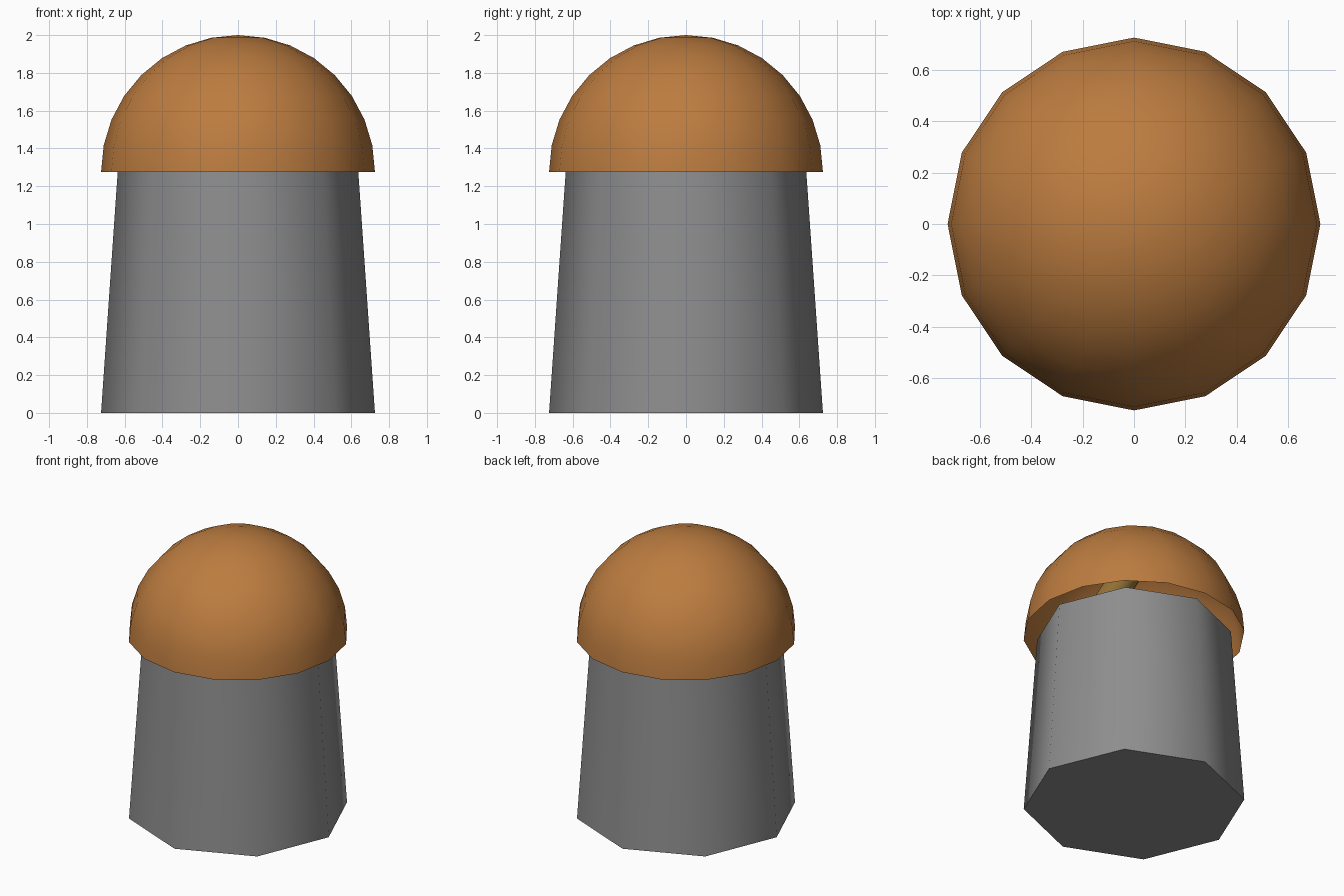
import bpy, bmesh, math

if "Cube" in bpy.data.objects:
    bpy.data.objects.remove(bpy.data.objects["Cube"])

R, RIM = 0.725, 1.275   # dome radius, rim height


def finish(name, colour):
    ob = bpy.context.object
    ob.name = name
    mat = bpy.data.materials.new(name + "_colour")
    mat.diffuse_color = (*colour, 1)
    mat.use_nodes = True
    mat.node_tree.nodes["Principled BSDF"].inputs["Base Color"].default_value = mat.diffuse_color
    ob.data.materials.append(mat)
    bpy.ops.object.shade_smooth_by_angle(angle=math.radians(50))
    return ob


# Tapered eight-sided tower, corners on the axes
bpy.ops.mesh.primitive_cone_add(vertices=8, radius1=R, radius2=0.637,
                                depth=RIM, location=(0, 0, RIM / 2))
finish("tower", (0.27, 0.27, 0.27))

# Open hemispherical dome, the upper half of a sphere
bpy.ops.mesh.primitive_uv_sphere_add(segments=16, ring_count=16, radius=R,
                                     location=(0, 0, RIM))
dome = finish("dome", (0.5, 0.2, 0.05))
bm = bmesh.new()
bm.from_mesh(dome.data)
bmesh.ops.delete(bm, geom=[v for v in bm.verts if v.co.z < -0.01], context='VERTS')
bm.to_mesh(dome.data)
bm.free()

# Tilted tube inside the dome, glimpsed through the gap under the rim
bpy.ops.mesh.primitive_cylinder_add(vertices=8, radius=0.1, depth=0.55,
                                    location=(0.13, 0, 1.6),
                                    rotation=(0, math.radians(-30), 0))
finish("inner_tube", (0.32, 0.18, 0.04))
